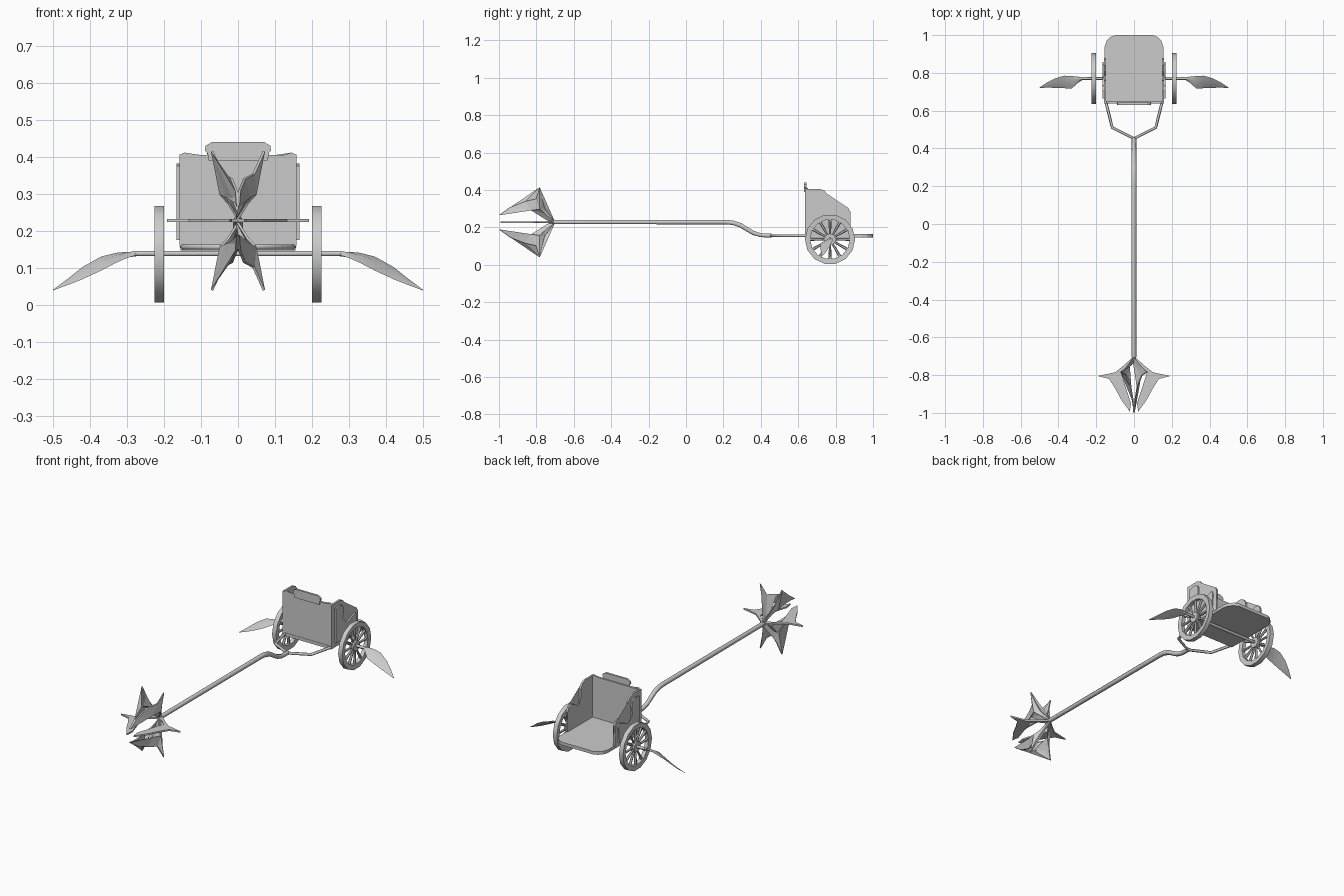
import bpy, bmesh, math
from mathutils import Vector, Matrix

if "Cube" in bpy.data.objects:
    bpy.data.objects.remove(bpy.data.objects["Cube"])


def finish(name, bm, smooth=None):
    bmesh.ops.recalc_face_normals(bm, faces=bm.faces)
    me = bpy.data.meshes.new(name)
    bm.to_mesh(me)
    bm.free()
    ob = bpy.data.objects.new(name, me)
    bpy.context.collection.objects.link(ob)
    if smooth:
        bpy.context.view_layer.objects.active = ob
        ob.select_set(True)
        bpy.ops.object.shade_smooth_by_angle(angle=math.radians(smooth))
        ob.select_set(False)
    return ob


def plate(name, pts, push):
    """Flat outline pushed along a vector into a closed slab."""
    bm = bmesh.new()
    a = [bm.verts.new(p) for p in pts]
    b = [bm.verts.new(Vector(p) + Vector(push)) for p in pts]
    bm.faces.new(a)
    bm.faces.new(b[::-1])
    for i in range(len(a)):
        j = (i + 1) % len(a)
        bm.faces.new((a[i], a[j], b[j], b[i]))
    bmesh.ops.triangulate(bm, faces=[f for f in bm.faces if len(f.verts) > 4])
    return finish(name, bm)


def loft(name, rings, smooth=30):
    bm = bmesh.new()
    rs = [[bm.verts.new(p) for p in r] for r in rings]
    n = len(rs[0])
    for r, q in zip(rs, rs[1:]):
        for i in range(n):
            j = (i + 1) % n
            bm.faces.new((r[i], r[j], q[j], q[i]))
    bm.faces.new(rs[0])
    bm.faces.new(rs[-1])
    return finish(name, bm, smooth)


def tube(name, pts, radii):
    cu = bpy.data.curves.new(name, 'CURVE')
    cu.dimensions = '3D'
    cu.bevel_depth = 1
    cu.bevel_resolution = 1
    cu.use_fill_caps = True
    sp = cu.splines.new('POLY')
    sp.points.add(len(pts) - 1)
    for p, co, r in zip(sp.points, pts, radii):
        p.co = (*co, 1)
        p.radius = r
    ob = bpy.data.objects.new(name, cu)
    bpy.context.collection.objects.link(ob)
    return ob


# Floor with rounded rear corners
half = [(.155, .637), (.155, .94), (.145, .97), (.125, .99), (.10, 1.0)]
outline = half + [(-x, y) for x, y in half[::-1]]
plate("floor", [(x, y, .147) for x, y in outline], (0, 0, .018))

# Front panel and raised crest
half = [(.157, .16), (.157, .405), (.145, .411), (.125, .405), (.105, .405)]
outline = half + [(-x, z) for x, z in half[::-1]]
plate("front_panel", [(x, .639, z) for x, z in outline], (0, .012, 0))
half = [(.08, .39), (.082, .408), (.089, .416), (.088, .429), (.07, .44)]
outline = half + [(-x, z) for x, z in half[::-1]]
plate("front_crest", [(x, .631, z) for x, z in outline], (0, .012, 0))

side = [(.637, .16), (.637, .405), (.715, .406), (.742, .395), (.759, .37),
        (.757, .32), (.762, .285), (.785, .278), (.81, .298), (.84, .31),
        (.868, .303), (.88, .28), (.872, .24), (.88, .215), (.88, .16)]
raised = [(.665, .175), (.665, .375), (.705, .382), (.73, .37), (.736, .345),
          (.73, .295), (.735, .265), (.77, .255), (.81, .272), (.845, .285),
          (.857, .265), (.85, .235), (.85, .175)]

cx, cy, cz = .213, .77, .136
for s, tag in ((-1, "left"), (1, "right")):
    # Side panel with raised outer layer
    plate(f"side_panel_{tag}", [(s * .147, y, z) for y, z in side], (s * .011, 0, 0))
    plate(f"side_relief_{tag}", [(s * .157, y, z) for y, z in raised], (s * .009, 0, 0))

    # Wheel rim: rectangular section swept round
    bm = bmesh.new()
    n = 14
    sec = [(.134, -.013), (.134, .013), (.106, .011), (.106, -.011)]
    rings = []
    for k in range(n):
        a = 2 * math.pi * (k + .5) / n
        rings.append([bm.verts.new((s * cx + w, cy + r * math.sin(a), cz - r * math.cos(a)))
                      for r, w in sec])
    for k in range(n):
        p, q = rings[k], rings[(k + 1) % n]
        for i in range(4):
            j = (i + 1) % 4
            bm.faces.new((p[i], p[j], q[j], q[i]))
    finish(f"wheel_rim_{tag}", bm, 35)

    # Hub and tapered spokes
    bm = bmesh.new()
    M = Matrix.Translation((s * cx, cy, cz))
    bmesh.ops.create_cone(bm, cap_ends=True, segments=12, radius1=.03, radius2=.03,
                          depth=.026, matrix=M @ Matrix.Rotation(math.pi / 2, 4, 'Y'))
    for k in range(12):
        bmesh.ops.create_cone(bm, cap_ends=True, segments=6, radius1=.0055, radius2=.0085,
                              depth=.09, matrix=M @ Matrix.Rotation(2 * math.pi * k / 12, 4, 'X')
                              @ Matrix.Translation((0, 0, .067)))
    finish(f"wheel_hub_spokes_{tag}", bm, 35)

    # Curved scythe blade: x, rear edge (y, z), front edge (y, z), thickness
    secs = [(.275, .778, .142, .760, .134, .014), (.30, .780, .143, .745, .126, .014),
            (.33, .784, .140, .716, .113, .013), (.37, .785, .130, .719, .092, .012),
            (.42, .770, .102, .721, .069, .010), (.46, .750, .070, .722, .053, .007),
            (.50, .723, .040, .720, .039, .002)]
    rings = []
    for x, y1, z1, y2, z2, t in secs:
        ym, zm = (y1 + y2) / 2, (z1 + z2) / 2
        rings.append([(s * x, y1, z1), (s * x, ym, zm + t / 2),
                      (s * x, y2, z2), (s * x, ym, zm - t / 2)])
    loft(f"scythe_blade_{tag}", rings, 40)

    # Flat side fin of the spear head
    fin = [(0, -.70), (.05, -.745), (.10, -.785), (.192, -.805), (.132, -.82),
           (.10, -.87), (.065, -.935), (.022, -.993), (.016, -.95), (.042, -.87),
           (.069, -.785), (.04, -.755), (0, -.735)]
    plate(f"spear_fin_{tag}", [(s * r, y, .223) for r, y in fin], (0, 0, .009))

    # Swept upper and lower fins
    fin = [(0, -.70, 0), (.028, -.755, .072), (.05, -.768, .12), (.073, -.783, .187),
           (.045, -.802, .125), (.02, -.86, .112), (.007, -.94, .08), (.004, -.998, .038),
           (.010, -.92, .052), (.034, -.83, .063), (.05, -.782, .07), (.028, -.755, .045),
           (0, -.73, 0)]
    for v, lev in ((1, "upper"), (-1, "lower")):
        plate(f"spear_fin_{lev}_{tag}", [(s * x, y, .227 + v * z) for x, y, z in fin],
              (s * -.006, 0, v * .002))

# Axle through both wheels
tube("axle", [(-.285, cy, .138), (.285, cy, .138)], [.008, .008])

# Forked yoke joining the body to the pole
tube("yoke", [(-.15, .65, .156), (-.115, .51, .156), (0, .452, .156),
              (.115, .51, .156), (.15, .65, .156)], [.008] * 5)

# Long draught pole with a step up
tube("draught_pole", [(0, .458, .156), (0, .40, .158), (0, .36, .170), (0, .29, .212),
                      (0, .25, .225), (0, .21, .228), (0, -.70, .228), (0, -.735, .228)],
     [.012, .012, .013, .014, .014, .0135, .0125, .006])
